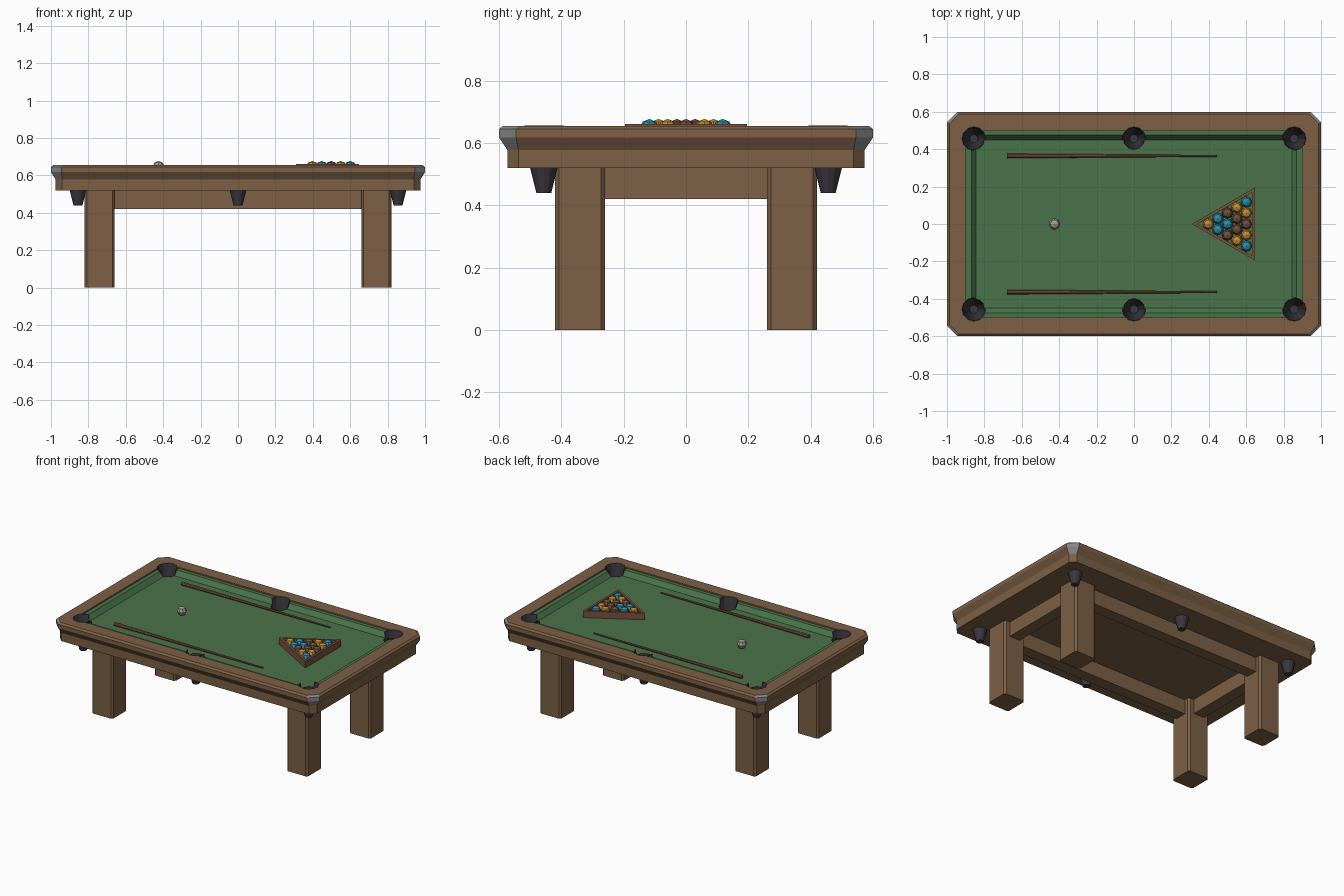
import bpy, bmesh, math
from mathutils import Vector

if "Cube" in bpy.data.objects:
    bpy.data.objects.remove(bpy.data.objects["Cube"])


def mat(name, r, g, b):
    m = bpy.data.materials.new(name)
    m.diffuse_color = [((c / 255 + 0.055) / 1.055) ** 2.4 for c in (r, g, b)] + [1]
    m.use_nodes = True
    m.node_tree.nodes["Principled BSDF"].inputs["Base Color"].default_value = m.diffuse_color
    return m


WOOD = mat("wood", 125, 96, 69)
CUEWOOD = mat("red_wood", 122, 82, 62)
FELT = mat("green_felt", 74, 116, 74)
POCKET = mat("pocket_black", 58, 56, 62)
METAL = mat("corner_metal", 135, 135, 135)
WHITE = mat("cue_ball_grey", 165, 158, 155)
CYAN = mat("ball_cyan", 45, 145, 170)
ORANGE = mat("ball_orange", 200, 140, 50)
BROWN = mat("ball_brown", 112, 82, 62)


def finish(name, bm, *mats):
    bmesh.ops.recalc_face_normals(bm, faces=bm.faces)
    me = bpy.data.meshes.new(name)
    bm.to_mesh(me)
    bm.free()
    for m in mats:
        me.materials.append(m)
    ob = bpy.data.objects.new(name, me)
    bpy.context.collection.objects.link(ob)
    return ob


def loft(bm, loops, cap_start=True, cap_end=True, closed=False):
    """Skin equal-sized closed point loops into a surface."""
    rows = [[bm.verts.new(p) for p in lp] for lp in loops]
    pairs = list(zip(rows, rows[1:])) + ([(rows[-1], rows[0])] if closed else [])
    for a, b in pairs:
        for i in range(len(a)):
            j = (i + 1) % len(a)
            bm.faces.new((a[i], a[j], b[j], b[i]))
    if cap_start and not closed:
        bm.faces.new(rows[0][::-1])
    if cap_end and not closed:
        bm.faces.new(rows[-1])
    return bm


def rect(hx, hy, c, z, cx=0, cy=0):
    """Rectangle with chamfered corners."""
    pts = [(hx, -hy + c), (hx, hy - c), (hx - c, hy), (-hx + c, hy),
           (-hx, hy - c), (-hx, -hy + c), (-hx + c, -hy), (hx - c, -hy)]
    return [(cx + x, cy + y, z) for x, y in pts]


def circle(r, n, cx, cy, z):
    return [(cx + r * math.cos(math.tau * i / n), cy + r * math.sin(math.tau * i / n), z)
            for i in range(n)]


def box(name, cx, cy, hx, hy, z0, z1, m, c=0.002):
    return finish(name, loft(bmesh.new(), [rect(hx, hy, c, z0, cx, cy), rect(hx, hy, c, z1, cx, cy)]), m)


# rail frame with metal corner guards
bm = loft(bmesh.new(), [rect(.975, .573, .035, .577), rect(1, .6, .055, .618),
                        rect(1, .6, .055, .644), rect(.987, .587, .05, .655),
                        rect(.9, .5, .03, .655), rect(.9, .5, .03, .60)])
bmesh.ops.recalc_face_normals(bm, faces=bm.faces)
for f in bm.faces:
    if min(abs(f.normal.x), abs(f.normal.y)) > .2 and abs(f.calc_center_median().x) > .92:
        f.material_index = 1
frame = finish("rail_frame", bm, WOOD, METAL)

# body below the rails
body = finish("table_body", loft(bmesh.new(), [rect(.975, .573, .035, .52),
                                               rect(.975, .573, .035, .577)]), WOOD)

# felt bed with sloping cushions
bed = finish("felt_bed", loft(bmesh.new(), [rect(.9, .5, .03, .602), rect(.9, .5, .03, .646),
                                            rect(.87, .475, .02, .646),
                                            rect(.845, .45, .01, .615)]), FELT)

# pocket holes and cups
SPOTS = [(x, y) for x in (-.856, 0, .856) for y in (-.456, .456)]
SIDES = 12
PROFILE = [(.024, .44), (.044, .52), (.058, .616), (.064, .655)]
cut = bmesh.new()
for x, y in SPOTS:
    loft(cut, [circle(r + .001, SIDES, x, y, z) for r, z in
               [(.024, .44), (.044, .52), (.058, .616), (.064, .655), (.068, .68)]])
cutter = finish("pocket_cutter", cut)
cutter.hide_render = True
for ob in (frame, body, bed):
    md = ob.modifiers.new("pockets", 'BOOLEAN')
    md.operation, md.solver, md.object = 'DIFFERENCE', 'EXACT', cutter
    bpy.context.view_layer.objects.active = ob
    bpy.ops.object.modifier_apply(modifier=md.name)
bpy.data.objects.remove(cutter)

for k, (x, y) in enumerate(SPOTS):
    bm = loft(bmesh.new(), [circle(r, SIDES, x, y, z) for r, z in PROFILE], cap_end=False)
    # the cup stays open on the side facing the felt
    gone = []
    for f in bm.faces:
        c = f.calc_center_median()
        if c.z > .617 and abs(c.x) < .85 and abs(c.y) < .455:
            gone.append(f)
    bmesh.ops.delete(bm, geom=gone, context='FACES')
    cup = finish(f"pocket_{k + 1}", bm, POCKET)
    c0 = Vector((x, y, .5))
    side = cup.data.polygons[0]
    if side.normal.dot(side.center - c0) < 0:
        cup.data.flip_normals()
    md = cup.modifiers.new("wall", 'SOLIDIFY')
    md.thickness, md.offset = .002, -1

# legs and aprons
for sx in (-1, 1):
    for sy in (-1, 1):
        label = ("front" if sy < 0 else "back") + ("_left" if sx < 0 else "_right")
        box(label + "_leg", .74 * sx, .34 * sy, .08, .08, 0, .521, WOOD, .012)
    box("side_apron", .74 * sx, 0, .04, .265, .42, .521, WOOD)
    box("long_apron", 0, .34 * sx, .665, .04, .42, .521, WOOD)


def ball(name, x, y, m):
    bm = bmesh.new()
    bmesh.ops.create_uvsphere(bm, u_segments=8, v_segments=4, radius=.031)
    bmesh.ops.translate(bm, verts=bm.verts, vec=(x, y, .646))
    finish(name, bm, m)


# balls
ball("cue_ball", -.425, 0, WHITE)
KEY = {"o": ORANGE, "c": CYAN, "b": BROWN}
for i, row in enumerate(["o", "cc", "bcb", "obbo", "coboc"]):
    for j, k in enumerate(row):
        ball("racked_ball", .397 + i * .0509, (j - i / 2) * .0588, KEY[k])


# triangular rack
def tri(s, z):
    cx = .5347
    return [(cx + (x - cx) * s, y * s, z) for x, y in ((.31, 0), (.647, -.195), (.647, .195))]


finish("ball_rack", loft(bmesh.new(), [tri(1, .614), tri(1, .661), tri(.866, .661), tri(.866, .614)],
                         closed=True), CUEWOOD)

# cue sticks
for sy in (-1, 1):
    loops = [[(x, p[0] + sy * .364, p[1] + .627) for p in circle(r, 8, 0, 0, 0)]
             for x, r in ((-.68, .0125), (-.49, .011), (.444, .005))]
    finish("cue_stick", loft(bmesh.new(), loops), CUEWOOD)
